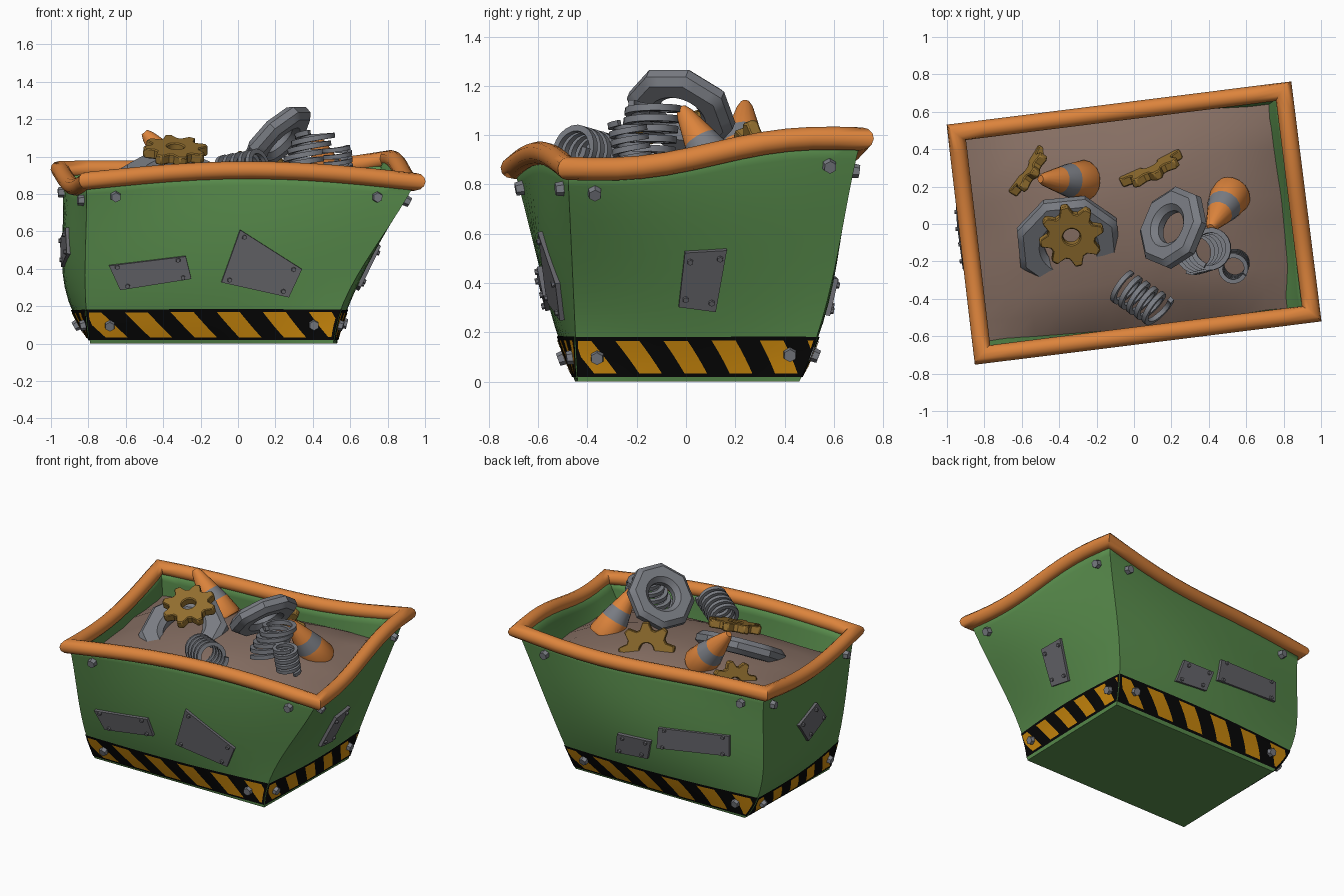
import bpy, bmesh, random
from math import pi, sin, cos, radians
from mathutils import Vector as V, Matrix
from mathutils.bvhtree import BVHTree

random.seed(4)
if "Cube" in bpy.data.objects:
    bpy.data.objects.remove(bpy.data.objects["Cube"])


def material(name, *rgb):
    m = bpy.data.materials.new(name)
    m.use_nodes = True
    m.diffuse_color = (*rgb, 1)
    m.node_tree.nodes["Principled BSDF"].inputs["Base Color"].default_value = (*rgb, 1)
    return m


GREEN = material("green paint", 0.105, 0.28, 0.077)
ORANGE = material("orange", 0.72, 0.23, 0.045)
SOIL = material("brown soil", 0.235, 0.155, 0.122)
STEEL = material("grey steel", 0.195, 0.205, 0.23)
PLATE = material("dark grey plate", 0.14, 0.14, 0.155)
BRASS = material("brass", 0.3, 0.165, 0.03)
YELLOW = material("warning yellow", 0.63, 0.26, 0.004)
BLACK = material("warning black", 0.002, 0.002, 0.002)


def finish(name, bm, mats, angle=35, recalc=True):
    if recalc:
        bmesh.ops.recalc_face_normals(bm, faces=bm.faces[:])
    me = bpy.data.meshes.new(name)
    bm.to_mesh(me)
    bm.free()
    for m in mats:
        me.materials.append(m)
    me.shade_smooth()
    me.set_sharp_from_angle(angle=radians(angle))
    ob = bpy.data.objects.new(name, me)
    bpy.context.collection.objects.link(ob)
    return ob


def facing(loc, normal):
    return Matrix.Translation(loc) @ V(normal).to_track_quat("Z", "Y").to_matrix().to_4x4()


def add_grid(bm, cols, rows, point):
    """Quads over point(u, v), with u and v running from 0 to 1."""
    vs = [[bm.verts.new(point(i / cols, j / rows)) for i in range(cols + 1)] for j in range(rows + 1)]
    for j in range(rows):
        for i in range(cols):
            bm.faces.new((vs[j][i], vs[j][i + 1], vs[j + 1][i + 1], vs[j + 1][i]))


# Skewed bin shape: bottom corner, top corner, bulge; anticlockwise from front left
CORNERS = [
    (V((-0.79, -0.45, 0)), V((-0.81, -0.70, 0.87)), V((-0.02, -0.015, 0))),
    (V((0.51, -0.44, 0)), V((0.95, -0.48, 0.865)), V((-0.06, 0, 0))),
    (V((0.53, 0.46, 0)), V((0.80, 0.71, 0.985)), V((-0.02, 0.03, 0))),
    (V((-0.77, 0.45, 0)), V((-0.95, 0.49, 0.93)), V((-0.095, 0.02, 0))),
]
ARCH = [(0.06, 0), (0, 0.025), (-0.04, 0.015), (-0.06, 0)]  # rim wave on each side


def corner(k, t):
    low, top, bulge = CORNERS[k % 4]
    return low.lerp(top, t) + 6.75 * t * (1 - t) ** 2 * bulge


def wall(side, s, t, out=0.0):
    a, b = corner(side, t), corner(side + 1, t)
    p = a.lerp(b, s)
    arch, wave = ARCH[side]
    p.z += t * t * (arch * sin(pi * s) - wave * sin(2 * pi * s))
    p += V((b.y - a.y, a.x - b.x, 0)).normalized() * 0.18 * t * (1 - t) * sin(pi * s)
    return p + wall_normal(side, s, t) * out if out else p


def wall_normal(side, s, t):
    e = 0.01
    ds = wall(side, s + e, t) - wall(side, s - e, t)
    dt = wall(side, s, t + e) - wall(side, s, t - e)
    return ds.cross(dt).normalized()


# Bin body
N, ROWS = 12, 12
bm = bmesh.new()
loops = [[bm.verts.new(wall(k, i / N, j / ROWS)) for k in range(4) for i in range(N)] for j in range(ROWS + 1)]
for a, b in zip(loops, loops[1:]):
    for i in range(4 * N):
        n = (i + 1) % (4 * N)
        bm.faces.new((a[i], a[n], b[n], b[i]))
bm.faces.new(loops[0][::-1])
bm.normal_update()
tree = BVHTree.FromBMesh(bm)
body = finish("bin_body", bm, [GREEN], recalc=False)
solid = body.modifiers.new("Wall", "SOLIDIFY")
solid.thickness, solid.offset = 0.035, -1


def sweep(bm, pts, radius, sides, closed, turn=0.0):
    """Tube along a path, mitred at its corners."""
    rings, n = [], len(pts)
    for i, p in enumerate(pts):
        a = pts[i - 1] if closed or i else p
        b = pts[(i + 1) % n] if closed or i < n - 1 else p
        d1 = (p - a).normalized() if p != a else (b - p).normalized()
        d2 = (b - p).normalized() if p != b else d1
        tan = (d1 + d2).normalized()
        side = tan.cross(V((0, 0, 1))).normalized()
        up = side.cross(tan)
        wide = radius / max(0.5, tan.dot(d1))
        angles = [2 * pi * k / sides + turn for k in range(sides)]
        rings.append([bm.verts.new(p + side * wide * cos(q) + up * radius * sin(q)) for q in angles])
    pairs = list(zip(rings, rings[1:])) + ([(rings[-1], rings[0])] if closed else [])
    for a, b in pairs:
        for k in range(sides):
            m = (k + 1) % sides
            bm.faces.new((a[k], a[m], b[m], b[k]))
    if not closed:
        bm.faces.new(rings[0])
        bm.faces.new(rings[-1])


# Rounded rim
bm = bmesh.new()
sweep(bm, [wall(k, i / N, 1) for k in range(4) for i in range(N)], 0.047, 12, True)
finish("rim", bm, [ORANGE], 50)


# Soil heap
def soil_point(u, v):
    t = 0.81
    p = corner(0, t).lerp(corner(1, t), u).lerp(corner(3, t).lerp(corner(2, t), u), v)
    p.x, p.y = p.x * 0.99, p.y * 0.99
    p.z += 0.165 * max(0, sin(pi * u) * sin(pi * v)) ** 0.6 + random.uniform(-0.01, 0.01)
    return p


bm = bmesh.new()
add_grid(bm, 12, 9, soil_point)
finish("soil", bm, [SOIL], 60, recalc=False)


# Warning band with slanted stripes, level all round
def band_point(side, s, v, out):
    top = CORNERS[side][1].lerp(CORNERS[(side + 1) % 4][1], s).z
    return wall(side, s, (0.02 + 0.163 * v) / top, out)


for side, side_name in enumerate(("front", "right", "back", "left")):
    bm = bmesh.new()
    add_grid(bm, 12, 3, lambda u, v: band_point(side, u, v, 0.005))
    finish(side_name + "_band", bm, [BLACK], recalc=False)
    count = 5 if side % 2 else 5.5
    bm = bmesh.new()
    for k in range(6):
        def stripe(u, v):
            s = (k + 0.1 + 0.5 * u + 0.55 * (0.5 - v)) / count
            return band_point(side, min(max(s, 0.01), 0.99), 0.09 + 0.82 * v, 0.008)
        add_grid(bm, 2, 4, stripe)
    bmesh.ops.dissolve_degenerate(bm, dist=0.0005, edges=bm.edges[:])
    finish(side_name + "_stripes", bm, [YELLOW], recalc=False)


def add_bolt(bm, loc, normal, radius, depth):
    bmesh.ops.create_cone(bm, cap_ends=True, segments=6, radius1=radius, radius2=radius * 0.85,
                          depth=depth, matrix=facing(loc, normal))


# Corner bolts
bm = bmesh.new()
for side in range(4):
    for s in (0.09, 0.91):
        for t in (0.115, 0.89):
            add_bolt(bm, wall(side, s, t, 0.012), wall_normal(side, s, t), 0.031, 0.04)
finish("corner_bolts", bm, [STEEL])


# Riveted patch plates, outlined across each wall as (sideways, height)
def patch(name, axis, sign, outline):
    hits = []
    for a, z in outline:
        origin = V((a, 3 * sign, z)) if axis == 1 else V((3 * sign, a, z))
        ray = V((0, 0, 0))
        ray[axis] = -sign
        hits.append(tree.ray_cast(origin, ray)[:2])
    normal = sum((h[1] for h in hits), V()).normalized()
    bm = bmesh.new()
    back = [bm.verts.new(p - normal * 0.01) for p, _ in hits]
    face = [bm.verts.new(p + normal * 0.02) for p, _ in hits]
    bm.faces.new(back)
    bm.faces.new(face)
    for i in range(4):
        j = (i + 1) % 4
        bm.faces.new((back[i], back[j], face[j], face[i]))
    mid = sum((p for p, _ in hits), V()) / 4
    for p, _ in hits:
        inset = p + (mid - p).normalized() * 0.045
        add_bolt(bm, inset + normal * 0.024, normal, 0.014, 0.016)
    finish(name, bm, [PLATE])


patch("front_small_patch", 1, -1, [(-0.69, 0.42), (-0.28, 0.47), (-0.25, 0.35), (-0.63, 0.29)])
patch("front_large_patch", 1, -1, [(0.01, 0.61), (0.34, 0.40), (0.27, 0.25), (-0.09, 0.33)])
patch("right_patch", 0, 1, [(-0.005, 0.53), (0.165, 0.54), (0.12, 0.29), (-0.03, 0.31)])
patch("back_small_patch", 1, 1, [(0.10, 0.42), (-0.15, 0.43), (-0.11, 0.29), (0.14, 0.27)])
patch("back_wide_patch", 1, 1, [(-0.21, 0.54), (-0.71, 0.59), (-0.71, 0.45), (-0.19, 0.39)])
patch("left_patch", 0, -1, [(0.11, 0.56), (-0.13, 0.62), (-0.24, 0.48), (0, 0.41)])


# Scrap: gears and nuts are thick rings with a shaped edge
def gear_edge(i):
    return 1 if i % 4 < 2 else 0.74


def nut_edge(i):
    return cos(pi / 8) / cos(((i + 2) % 4) * pi / 16 - pi / 8)


def ring(name, edge, radius, hole, thick, loc, normal, mat, bevel):
    bm, n = bmesh.new(), 32
    loops = []
    for r, z in ((None, -1), (None, 1), (hole, 1), (hole, -1)):
        loop = []
        for i in range(n):
            q, rad = 2 * pi * i / n, r or radius * edge(i)
            loop.append(bm.verts.new((rad * cos(q), rad * sin(q), z * thick / 2)))
        loops.append(loop)
    for k in range(4):
        a, b = loops[k], loops[(k + 1) % 4]
        for i in range(n):
            j = (i + 1) % n
            bm.faces.new((a[i], a[j], b[j], b[i]))
    ob = finish(name, bm, [mat], 25)
    ob.matrix_world = facing(loc, normal)
    mod = ob.modifiers.new("Chamfer", "BEVEL")
    mod.width, mod.segments, mod.limit_method, mod.angle_limit = bevel, 1, "ANGLE", radians(50)


ring("flat_gear", gear_edge, 0.175, 0.045, 0.055, (-0.335, -0.06, 1.03), (0.05, -0.35, 0.93), BRASS, 0.006)
ring("left_buried_gear", gear_edge, 0.15, 0.04, 0.05, (-0.57, 0.285, 0.82), (-0.8, 0.55, 0.3), BRASS, 0.006)
ring("back_buried_gear", gear_edge, 0.18, 0.045, 0.05, (0.09, 0.30, 0.885), (-0.4, 0.87, 0.3), BRASS, 0.006)
ring("standing_nut", nut_edge, 0.225, 0.09, 0.1, (0.21, -0.02, 1.1), (-0.67, 0.28, 0.69), STEEL, 0.03)
ring("buried_nut", nut_edge, 0.29, 0.13, 0.1, (-0.35, -0.1, 0.865), (0.05, -0.5, 0.86), STEEL, 0.03)


# Traffic cones, apex up along local z
def cone(name, base, apex):
    base, apex = V(base), V(apex)
    length, seg = (apex - base).length, 16
    profile = [(0.105, 0), (0.112, 0.05), (0.092, 0.35), (0.07, 0.57), (0.035, 0.92), (0.02, 1)]
    bm = bmesh.new()
    loops = [[bm.verts.new((r * cos(2 * pi * i / seg), r * sin(2 * pi * i / seg), h * length))
              for i in range(seg)] for r, h in profile]
    for k, (a, b) in enumerate(zip(loops, loops[1:])):
        for i in range(seg):
            j = (i + 1) % seg
            bm.faces.new((a[i], a[j], b[j], b[i])).material_index = int(k == 2)
    bm.faces.new(loops[0])
    bm.faces.new(loops[-1])
    finish(name, bm, [ORANGE, STEEL], 50).matrix_world = facing(base, apex - base)


cone("left_cone", (-0.26, 0.23, 0.85), (-0.5, 0.24, 1.13))
cone("right_cone", (0.52, 0.16, 0.81), (0.41, -0.02, 1.11))


# Coil springs, with coils square to an axis that may differ from the lean
def spring(name, start, end, axis, radius, turns, wire):
    frame = facing(V(start), V(axis))
    tip, steps = frame.inverted() @ V(end), 20 * turns
    pts = []
    for i in range(steps + 1):
        q = pi * i / 10
        pts.append(tip * i / steps + V((radius * cos(q), radius * sin(q), 0)))
    bm = bmesh.new()
    sweep(bm, pts, wire, 4, False, pi / 4)
    finish(name, bm, [STEEL], 40).matrix_world = frame


spring("front_spring", (-0.07, -0.33, 0.91), (0.14, -0.47, 0.95), (0.7, -0.6, 0.25), 0.086, 5, 0.018)
spring("tall_spring", (0.32, -0.16, 0.92), (0.42, -0.13, 1.13), (-0.12, 0.05, 1), 0.1, 5, 0.019)
spring("short_spring", (0.54, -0.21, 0.87), (0.53, -0.24, 1.05), (-0.05, -0.1, 1), 0.068, 5, 0.016)
